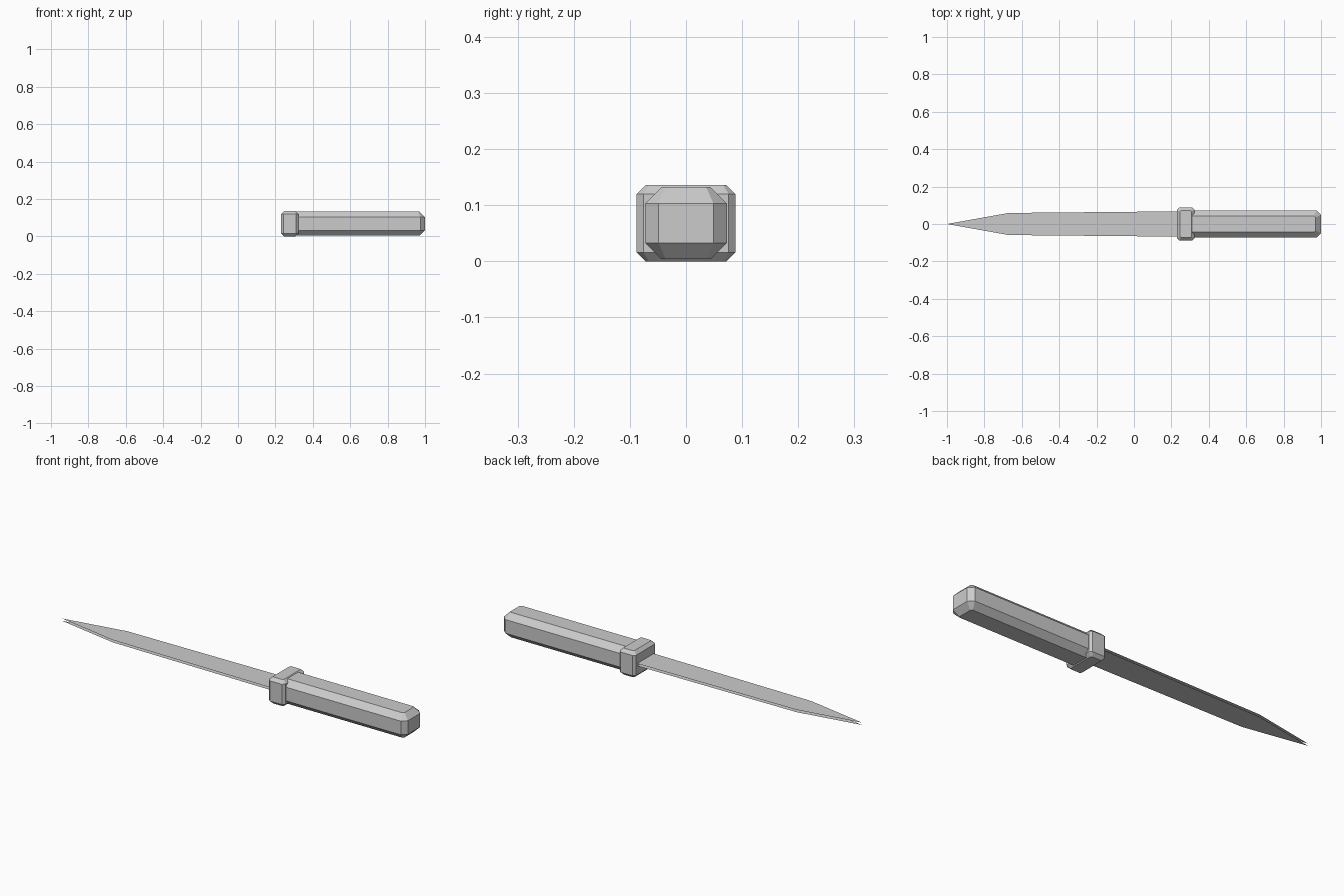
import bpy, bmesh

if "Cube" in bpy.data.objects:
    bpy.data.objects.remove(bpy.data.objects["Cube"])

grey = bpy.data.materials.new("plain_grey")
grey.diffuse_color = (0.6, 0.6, 0.6, 1)
grey.use_nodes = True
grey.node_tree.nodes["Principled BSDF"].inputs["Base Color"].default_value = grey.diffuse_color
MID_Z = 0.068


def add_object(name, bm):
    mesh = bpy.data.meshes.new(name)
    bm.to_mesh(mesh)
    bm.free()
    mesh.materials.append(grey)
    obj = bpy.data.objects.new(name, mesh)
    bpy.context.collection.objects.link(obj)


def octagon(x0, x1, half_y, cut):
    """Rectangle outline with cut corners, counter-clockwise."""
    return [(x0 + cut, -half_y), (x1 - cut, -half_y), (x1, -half_y + cut), (x1, half_y - cut),
            (x1 - cut, half_y), (x0 + cut, half_y), (x0, half_y - cut), (x0, -half_y + cut)]


def chamfered_block(name, x0, x1, half_y, half_z, cut, inset, flat_cut):
    """Block with cut upright corners and sloped top and bottom rims."""
    bm = bmesh.new()
    wide = octagon(x0, x1, half_y, cut)
    flat = octagon(x0 + inset, x1 - inset, half_y - inset, flat_cut)
    levels = [(flat, -half_z), (wide, -half_z + inset), (wide, half_z - inset), (flat, half_z)]
    rings = [[bm.verts.new((x, y, MID_Z + z)) for x, y in ring] for ring, z in levels]
    for low, high in zip(rings, rings[1:]):
        for i in range(8):
            j = (i + 1) % 8
            bm.faces.new((low[i], low[j], high[j], high[i]))
    bm.faces.new(rings[-1])
    bm.faces.new(rings[0][::-1])
    add_object(name, bm)


# Handle and guard
chamfered_block("handle", 0.26, 1.0, 0.073, 0.064, 0.024, 0.029, 0.008)
chamfered_block("guard", 0.23, 0.323, 0.088, 0.068, 0.012, 0.016, 0.006)

# Blade: two thin flat sheets with open edges
bm = bmesh.new()
outline = [(-1.0, 0), (-0.67, -0.059), (0.28, -0.068), (0.28, 0.068), (-0.67, 0.059)]
for side in (1, -1):
    verts = [bm.verts.new((x, y, MID_Z + side * 0.006)) for x, y in outline]
    bm.faces.new(verts[::side])
add_object("blade", bm)
